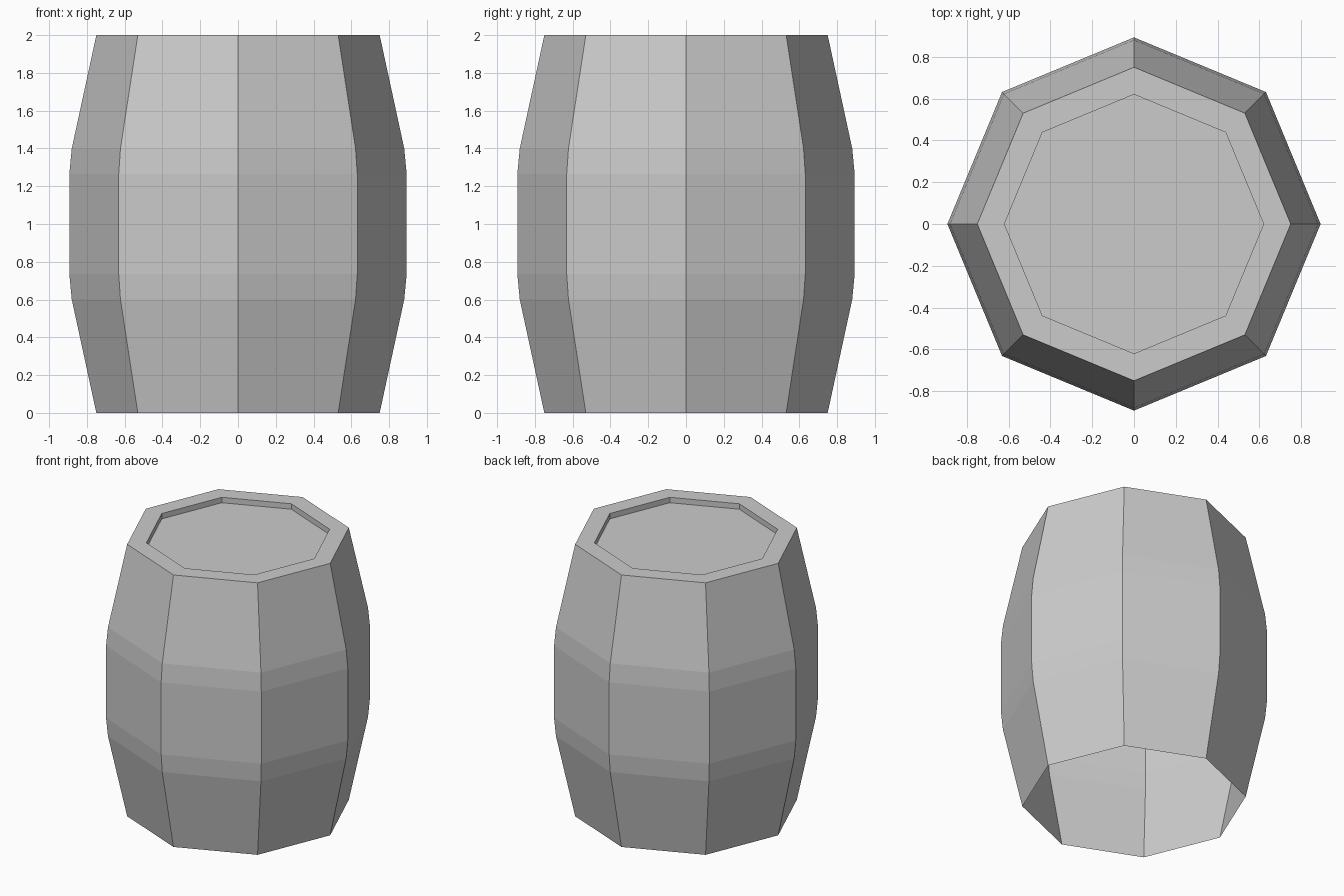
import bpy, bmesh, math

cube = bpy.data.objects.get("Cube")
if cube:
    bpy.data.objects.remove(cube, do_unlink=True)

SIDES = 8

grey = bpy.data.materials.new("plain grey")
grey.use_nodes = True
colour = (0.6, 0.6, 0.6, 1)
grey.diffuse_color = colour
grey.node_tree.nodes["Principled BSDF"].inputs["Base Color"].default_value = colour


def ring(bm, radius, z):
    """Octagonal loop of vertices with a corner on each axis."""
    return [bm.verts.new((radius * math.cos(a), radius * math.sin(a), z))
            for a in (math.tau * i / SIDES for i in range(SIDES))]


# Profile of the bulging staves, the flat rim and the short drop to the lid
profile = [(0.75, 0), (0.88, 0.6), (0.893, 0.735), (0.893, 1.265),
           (0.88, 1.4), (0.75, 2), (0.62, 2), (0.62, 1.96)]

bm = bmesh.new()
rings = [ring(bm, r, z) for r, z in profile]
for low, high in zip(rings, rings[1:]):
    for i in range(SIDES):
        j = (i + 1) % SIDES
        bm.faces.new((low[i], low[j], high[j], high[i]))

# Sunken lid; the underside stays open
bm.faces.new(rings[-1])

mesh = bpy.data.meshes.new("barrel")
bm.to_mesh(mesh)
bm.free()
mesh.materials.append(grey)
barrel = bpy.data.objects.new("barrel", mesh)
bpy.context.collection.objects.link(barrel)
